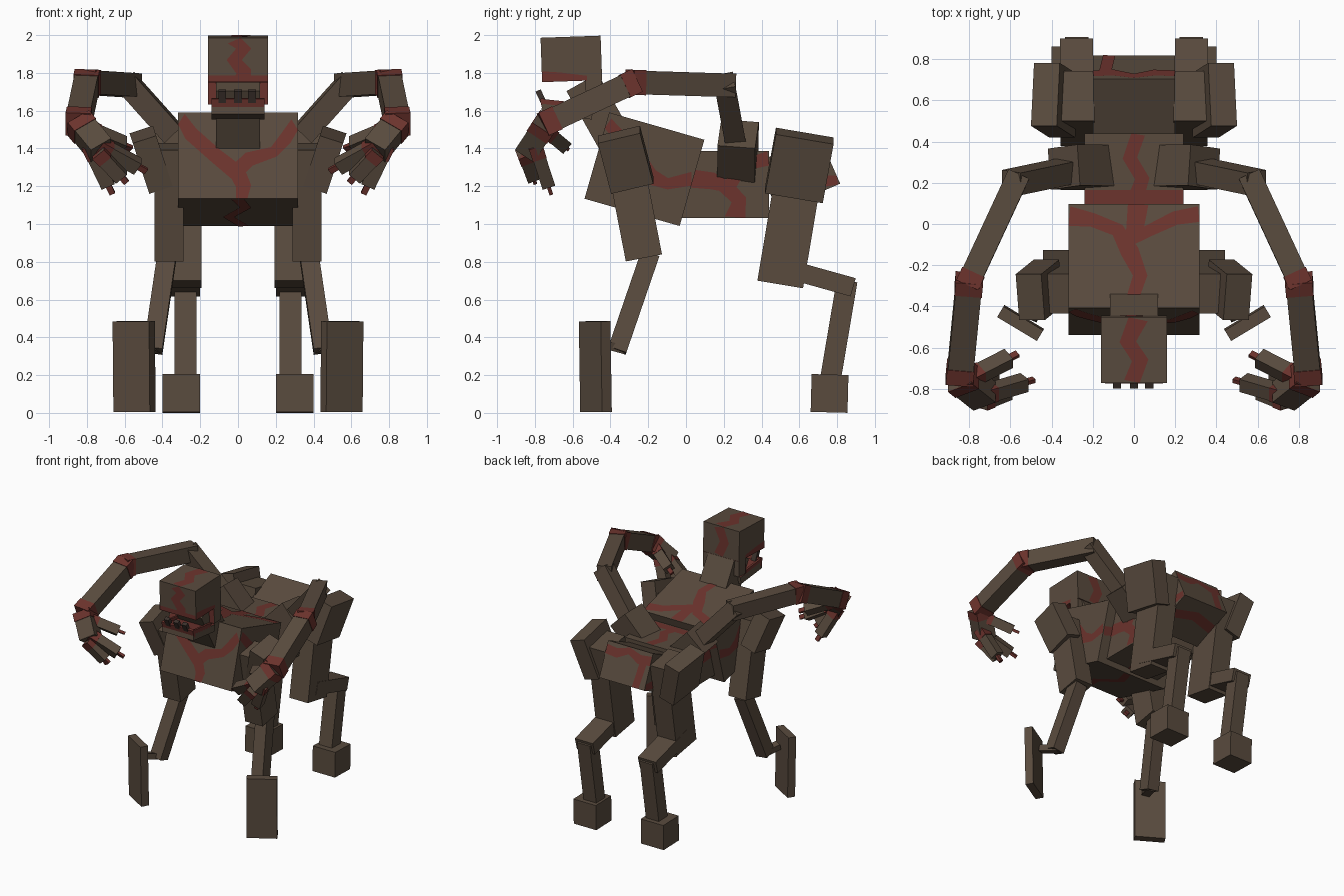
import bpy, bmesh, math
from mathutils import Vector, Matrix, Euler

if "Cube" in bpy.data.objects:
    bpy.data.objects.remove(bpy.data.objects["Cube"])


def material(name, rgb):
    m = bpy.data.materials.new(name)
    m.diffuse_color = (*rgb, 1)
    m.use_nodes = True
    m.node_tree.nodes["Principled BSDF"].inputs["Base Color"].default_value = m.diffuse_color
    return m


BROWN = material("bark_brown", (0.100, 0.070, 0.048))
RED = material("raw_red", (0.150, 0.033, 0.026))
DARK = material("dark_tooth", (0.045, 0.032, 0.026))


def add_mesh(name, bm, matrix, mat):
    me = bpy.data.meshes.new(name)
    bm.to_mesh(me)
    bm.free()
    me.materials.append(mat)
    ob = bpy.data.objects.new(name, me)
    bpy.context.collection.objects.link(ob)
    ob.matrix_world = matrix
    return ob


def block(name, size, matrix, mat):
    bm = bmesh.new()
    bmesh.ops.create_cube(bm, size=1)
    bmesh.ops.scale(bm, vec=size, verts=bm.verts)
    add_mesh(name, bm, matrix, mat)
    return name, Vector(size) / 2, matrix


def box(name, center, size, rot=(0, 0, 0), mat=BROWN):
    """Box with rotation in degrees."""
    e = Euler([math.radians(a) for a in rot])
    return block(name, size, Matrix.Translation(center) @ e.to_matrix().to_4x4(), mat)


def beam(name, a, b, w, d, mat=BROWN):
    """Box running from a to b, w wide sideways and d deep."""
    a, b = Vector(a), Vector(b)
    z = (b - a).normalized()
    x = Vector((1, 0, 0)) - z * z.x
    x.normalize()
    y = z.cross(x)
    m = Matrix((x, y, z)).transposed().to_4x4()
    m.translation = (a + b) / 2
    return block(name, (w, d, (b - a).length), m, mat)


def stripe(part, axis, sign, pts, mat=RED):
    """Thin painted ribbon on one face of a box; pts are (u, v, width)."""
    name, half, matrix = part
    ui, vi = [i for i in range(3) if i != axis]
    bm = bmesh.new()
    rows = []
    for i, (u, v, w) in enumerate(pts):
        p, q = pts[max(i - 1, 0)], pts[min(i + 1, len(pts) - 1)]
        t = Vector((q[0] - p[0], q[1] - p[1])).normalized()
        row = []
        for k in (-0.5, 0.5):
            co = Vector((0, 0, 0))
            co[axis] = sign * (half[axis] + 0.003)
            co[ui] = max(-half[ui], min(half[ui], u - t.y * w * k))
            co[vi] = max(-half[vi], min(half[vi], v + t.x * w * k))
            row.append(bm.verts.new(co))
        rows.append(row)
    for r0, r1 in zip(rows, rows[1:]):
        f = bm.faces.new((r0[0], r1[0], r1[1], r0[1]))
        f.normal_update()
        if f.normal[axis] * sign < 0:
            f.normal_flip()
    add_mesh(name + "_marking", bm, matrix, mat)


# Torso
chest = box("chest", (0, -0.22, 1.29), (0.635, 0.524, 0.475), (-16, 0, 0))
abdomen = box("abdomen", (0, 0.2, 1.208), (0.48, 0.48, 0.355))
pelvis = box("pelvis", (0, 0.595, 1.27), (0.40, 0.36, 0.28), (23.6, 0, 0))

# Chest markings: front, top, underside and flanks
stripe(chest, 1, -1, [(-.317, .2, .09), (-.25, .12, .08), (-.12, 0, .08), (0, -.1, .09),
                      (.03, -.17, .08), (.02, -.24, .06)])
stripe(chest, 1, -1, [(0, -.08, .08), (.06, -.02, .08), (.19, .02, .06), (.25, .09, .07), (.317, .17, .09)])
stripe(chest, 2, 1, [(-.317, .2, .1), (-.2, .18, .07), (-.08, .13, .07), (-.02, .02, .09),
                     (.03, -.1, .07), (-.02, -.26, .06)])
stripe(chest, 2, 1, [(-.02, .08, .06), (.08, .13, .06), (.2, .19, .07), (.317, .21, .08)])
stripe(chest, 2, 1, [(0, .1, .08), (.02, .262, .1)])
stripe(chest, 2, -1, [(0, -.262, .07), (.04, -.1, .06), (-.05, .08, .06), (.03, .262, .06)])
stripe(chest, 1, 1, [(-.317, .12, .07), (-.1, 0, .07), (.1, .05, .06), (.317, 0, .07)])
for s in (1, -1):
    stripe(chest, 0, s, [(-.262, .18, .07), (-.05, .05, .08), (.04, -.03, .09), (.14, -.04, .06), (.262, .02, .08)])
    stripe(abdomen, 0, s, [(-.24, .04, .1), (-.06, .02, .09), (.03, -.01, .08), (.1, .1, .06), (.24, .14, .08)])
    stripe(abdomen, 0, s, [(.0, 0, .08), (.08, -.08, .08), (.06, -.178, .11)])
    stripe(pelvis, 0, s, [(-.18, .06, .12), (-.05, .02, .1), (.06, -.08, .07), (.18, -.12, .06)])
stripe(abdomen, 2, 1, [(-.24, -.07, .07), (.24, -.07, .07)])
stripe(abdomen, 2, 1, [(.0, -.1, .08), (.04, .02, .07), (-.02, .12, .07), (.02, .24, .07)])
stripe(abdomen, 2, -1, [(0, -.24, .07), (.05, 0, .07), (-.03, .24, .07)])
stripe(pelvis, 1, 1, [(-.2, .08, .07), (-.1, .07, .07), (0, .11, .05), (.1, .07, .07), (.2, .08, .07)])
stripe(pelvis, 1, 1, [(-.14, .06, .06), (-.12, -.14, .06)])
stripe(pelvis, 2, -1, [(-.2, 0, .08), (0, .05, .08), (.2, .0, .08)])

# Neck and head
beam("neck", (0, -.375, 1.44), (0, -.55, 1.75), 0.235, 0.19)
head = box("skull", (0, -.607, 1.874), (0.32, 0.318, 0.235), (2, 0, 0))
nape = box("skull_back", (0, -.488, 1.70), (0.32, 0.085, 0.13), (2, 0, 0))
stripe(head, 1, -1, [(-.02, .117, .09), (.03, .06, .08), (-.02, 0, .08), (.03, -.06, .08), (.02, -.117, .1)])
stripe(head, 1, -1, [(-.16, -.1, .035), (.16, -.1, .035)])
stripe(head, 2, 1, [(-.01, -.159, .08), (.03, -.05, .08), (-.03, .04, .08), (.02, .159, .1)])
stripe(head, 1, 1, [(.02, .117, .09), (-.03, 0, .08), (.02, -.117, .08)])
stripe(head, 2, -1, [(0, -.159, .32), (0, .159, .32)])
stripe(nape, 1, -1, [(-.16, 0, .13), (.16, 0, .13)])
for s in (1, -1):
    stripe(head, 0, s, [(-.159, -.09, .06), (-.06, -.095, .05), (.08, -.105, .025)])

# Open jaw: tray with rims and a row of teeth
jaw = box("jaw", (0, -.63, 1.595), (0.28, 0.27, 0.055), (-6, 0, 0))
stripe(jaw, 2, 1, [(0, -.135, .28), (0, .135, .28)])
box("jaw_front_rim", (0, -.757, 1.635), (0.28, 0.02, 0.06), (14, 0, 0), RED)
for s in (1, -1):
    box("jaw_side_rim", (s * .132, -.65, 1.63), (0.016, 0.22, 0.04), (-6, 0, 0), RED)
for x in (-.083, 0, .074):
    box("tooth", (x, -.765, 1.668), (0.04, 0.03, 0.085), (25, 0, 0), DARK)

for s in (1, -1):
    side = "right_" if s > 0 else "left_"

    def P(x, y, z):
        return Vector((s * x, y, z))

    # Hind leg
    box(side + "hind_hip", P(.385, .60, 1.31), (0.13, 0.31, 0.33), (-10, s * 16, 0))
    box(side + "hind_thigh", P(.275, .56, 1.045), (0.165, 0.245, 0.74), (-9.5, 0, 0))
    beam(side + "hind_hock", P(.28, .49, .775), P(.28, .885, .665), 0.16, 0.10)
    beam(side + "hind_shin", P(.278, .853, .70), P(.278, .765, .18), 0.115, 0.11)
    box(side + "hind_foot", P(.30, .76, .103), (0.20, 0.195, 0.20), (-1.5, 0, 0))

    # Front leg
    box(side + "front_shoulder", P(.46, -.32, 1.34), (0.13, 0.23, 0.29), (14, s * 18, 0))
    box(side + "front_thigh", P(.365, -.28, 1.115), (0.155, 0.195, 0.60), (11, 0, 0))
    beam(side + "front_shin", P(.375, -.19, .84), P(.45, -.365, .33), 0.10, 0.10)
    beam(side + "front_ankle", P(.44, -.33, .335), P(.50, -.46, .37), 0.06, 0.045)
    box(side + "front_foot", P(.55, -.48, .245), (0.225, 0.06, 0.48), (1, 0, s * 31))

    # Arm: shoulder block, upper arm, forearm, wrist
    box(side + "arm_root", P(.235, .275, 1.37), (0.20, 0.20, 0.30), (-6, s * 44, s * -8))
    a, b, c, d = P(.24, .275, 1.36), P(.575, .205, 1.735), P(.80, -.28, 1.75), P(.845, -.74, 1.535)
    beam(side + "upper_arm", a, b + (b - a).normalized() * .03, 0.12, 0.11)
    beam(side + "mid_arm", b - (c - b).normalized() * .04, c, 0.11, 0.125)
    beam(side + "forearm", c, d, 0.125, 0.125)
    u, v = (c - b).normalized(), (d - c).normalized()
    beam(side + "elbow_cuff", c - u * .05, c + u * .02, 0.118, 0.133, RED)
    beam(side + "forearm_cuff", c - v * .02, c + v * .05, 0.133, 0.133, RED)
    beam(side + "wrist_cuff", d - v * .06, d + v * .02, 0.133, 0.133, RED)

    # Palm and clawed fingers
    e = P(.725, -.835, 1.39)
    beam(side + "palm", d, e, 0.13, 0.12)
    beam(side + "palm_cuff", d, d.lerp(e, .3), 0.138, 0.128, RED)
    fingers = [(P(.79, -.80, 1.42), P(.665, -.715, 1.16)),
               (P(.74, -.83, 1.42), P(.485, -.755, 1.28)),
               (P(.80, -.75, 1.50), P(.565, -.63, 1.40)),
               (P(.74, -.86, 1.38), P(.59, -.80, 1.22))]
    for root, tip in fingers:
        beam(side + "finger", root, root.lerp(tip, .82), 0.075, 0.07)
        beam(side + "knuckle", root, root.lerp(tip, .25), 0.081, 0.076, RED)
        beam(side + "claw", root.lerp(tip, .8), tip, 0.032, 0.02, RED)
